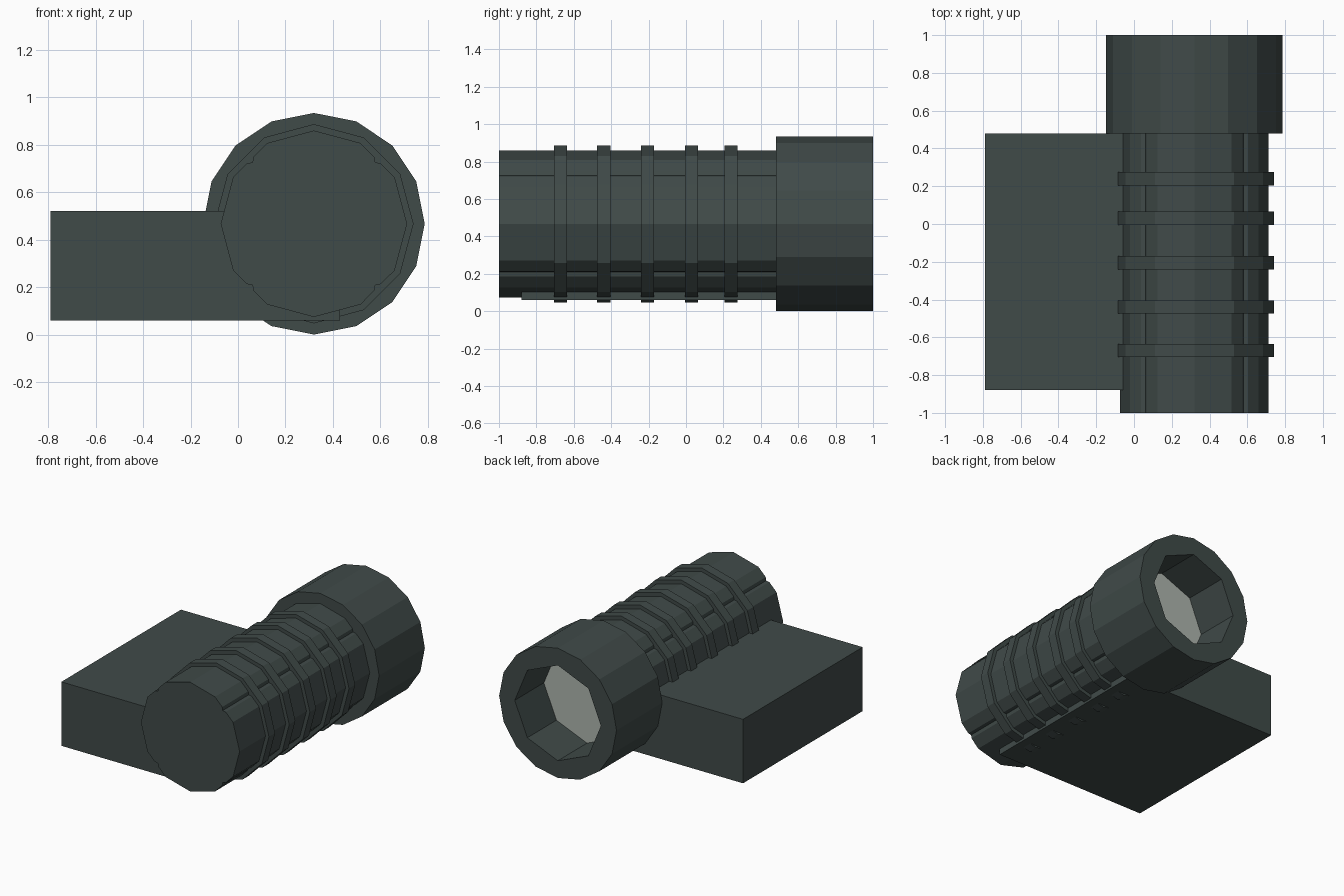
import bpy, bmesh, math

if "Cube" in bpy.data.objects:
    bpy.data.objects.remove(bpy.data.objects["Cube"])

CX, CZ = 0.32, 0.467   # axis of the tube, which runs along y


def material(name, rgb):
    m = bpy.data.materials.new(name)
    m.diffuse_color = (*rgb, 1)
    m.use_nodes = True
    m.node_tree.nodes["Principled BSDF"].inputs["Base Color"].default_value = m.diffuse_color
    return m


DARK = material("dark_green_grey", (0.051, 0.069, 0.066))
PALE = material("pale_grey", (0.42, 0.46, 0.42))


def loft(name, rings, mat):
    """Skin a list of (y, [(angle, radius), ...]) rings and cap both ends."""
    bm = bmesh.new()
    loops = [[bm.verts.new((CX + r * math.cos(a), y, CZ + r * math.sin(a)))
              for a, r in pts] for y, pts in rings]
    n = len(loops[0])
    for lo, hi in zip(loops, loops[1:]):
        for i in range(n):
            j = (i + 1) % n
            bm.faces.new((lo[i], lo[j], hi[j], hi[i]))
    bm.faces.new(loops[0])
    bm.faces.new(loops[-1][::-1])
    bmesh.ops.recalc_face_normals(bm, faces=bm.faces[:])
    me = bpy.data.meshes.new(name)
    bm.to_mesh(me)
    bm.free()
    me.materials.append(mat)
    ob = bpy.data.objects.new(name, me)
    bpy.context.collection.objects.link(ob)
    return ob


def polygon(n, r):
    return [(2 * math.pi * i / n, r) for i in range(n)]


# Tube: twelve sides with a shallow lengthwise groove on each diagonal side
tube = []
for q in range(4):
    for deg, r in ((0, .393), (30, .393), (42, .380), (45, .366), (48, .380), (60, .393)):
        tube.append((math.radians(90 * q + deg), r))
loft("tube", [(-1, tube), (0.49, tube)], DARK)

# Grip ribs
for i, y in enumerate((-0.67, -0.44, -0.205, 0.03, 0.24)):
    ring = polygon(12, 0.42)
    loft(f"grip_rib_{i + 1}", [(y - 0.035, ring), (y + 0.035, ring)], DARK)

# Head: sixteen sides outside, octagonal recess at the back
outer = polygon(16, 0.467)
inner = [(a, 0.343 * (1 if i % 2 == 0 else math.cos(math.pi / 8)))
         for i, (a, _) in enumerate(outer)]
loft("head", [(0.48, outer), (1, outer), (1, inner), (0.665, inner)], DARK)

# Lens plate at the bottom of the recess
plate = polygon(8, 0.342)
loft("lens", [(0.664, plate), (0.67, plate)], PALE)

# Side box
bpy.ops.mesh.primitive_cube_add(size=1, location=(-0.18, -0.20, 0.29))
box = bpy.context.object
box.name = "side_box"
box.scale = (1.22, 1.36, 0.46)
box.data.materials.append(DARK)
